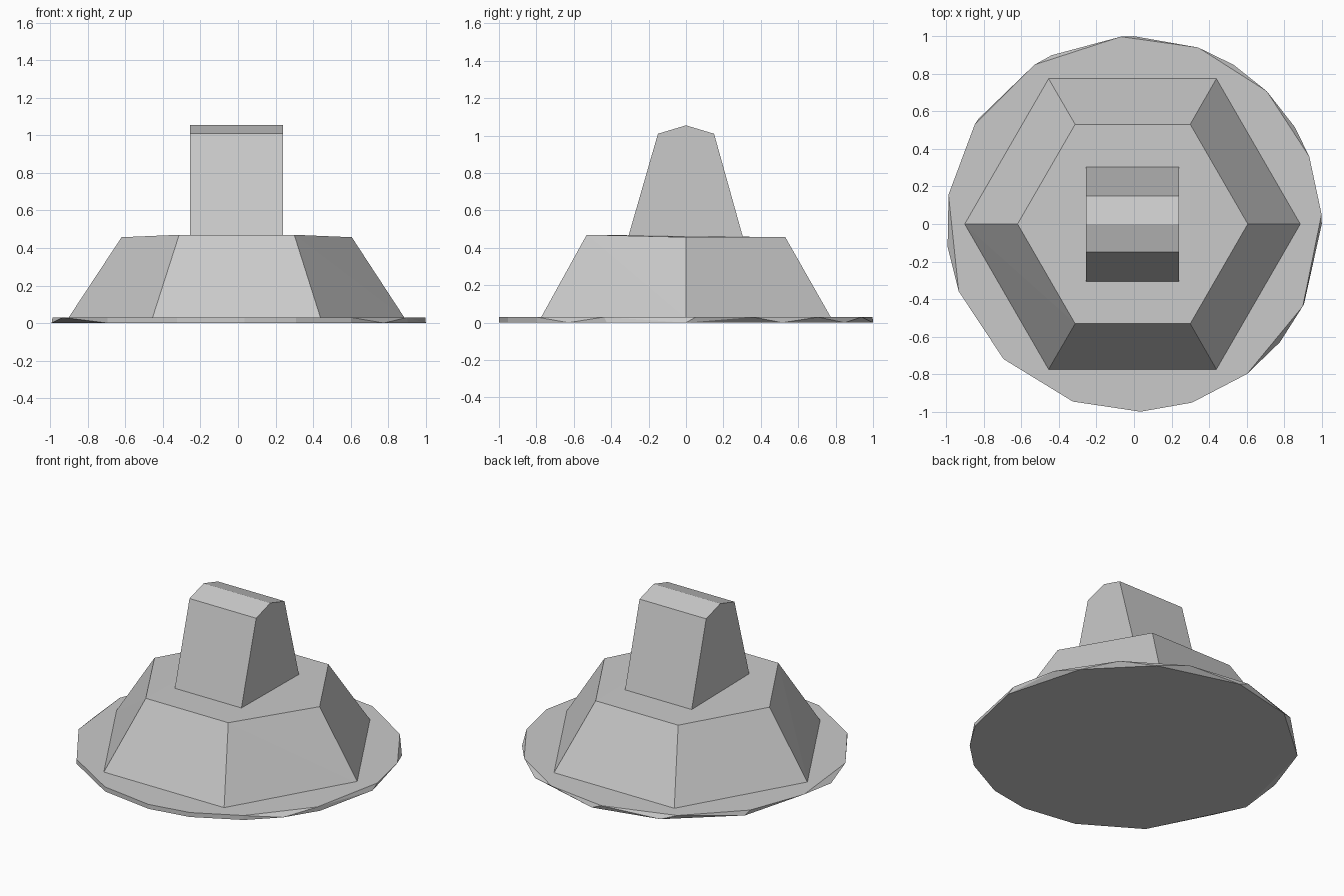
import bpy
import bmesh
from math import cos, sin, radians

cube = bpy.data.objects.get("Cube")
if cube:
    bpy.data.objects.remove(cube, do_unlink=True)

grey = bpy.data.materials.new("light grey")
grey.use_nodes = True
colour = (0.59, 0.59, 0.59, 1)
grey.diffuse_color = colour
grey.node_tree.nodes["Principled BSDF"].inputs["Base Color"].default_value = colour


def hull_part(name, points):
    """Make a flat-shaded convex solid around the given corner points."""
    bm = bmesh.new()
    for p in points:
        bm.verts.new(p)
    bmesh.ops.convex_hull(bm, input=bm.verts)
    bmesh.ops.dissolve_limit(bm, angle_limit=radians(0.5),
                             verts=bm.verts, edges=bm.edges)
    bmesh.ops.recalc_face_normals(bm, faces=bm.faces)
    mesh = bpy.data.meshes.new(name)
    bm.to_mesh(mesh)
    bm.free()
    mesh.materials.append(grey)
    obj = bpy.data.objects.new(name, mesh)
    bpy.context.collection.objects.link(obj)


def ring(angles, radius, z, x=0):
    return [(x + radius * cos(radians(a)), radius * sin(radians(a)), z)
            for a in angles]


# Thin, roughly cut disc: top and bottom outlines have unevenly spaced corners
top_angles = (94, 70, 45, 21, 3, -26, -53, -72, -88, -109, -134, -159, 171, 148, 122)
bottom_angles = (90, 58, 31, 0, -25, -39, -53, -72, -88, -109, -134, -173, 146, 116)
hull_part("base_disc", ring(top_angles, 1, 0.03) + ring(bottom_angles, 1, 0))

# Six-sided tapered body, its top slightly higher along the front edge
hexagon = range(0, 360, 60)
body_top = [(x, y, 0.47 if y < -0.1 else 0.457)
            for x, y, z in ring(hexagon, 0.613, 0, -0.007)]
hull_part("hexagonal_body", ring(hexagon, 0.9, 0.02, -0.008) + body_top)

# Tapered block with a shallow ridged top
profile = [(-0.31, 0.455), (-0.15, 1.01), (0, 1.055), (0.15, 1.01), (0.305, 0.455)]
hull_part("ridged_block", [(x, y, z) for x in (-0.255, 0.24) for y, z in profile])
